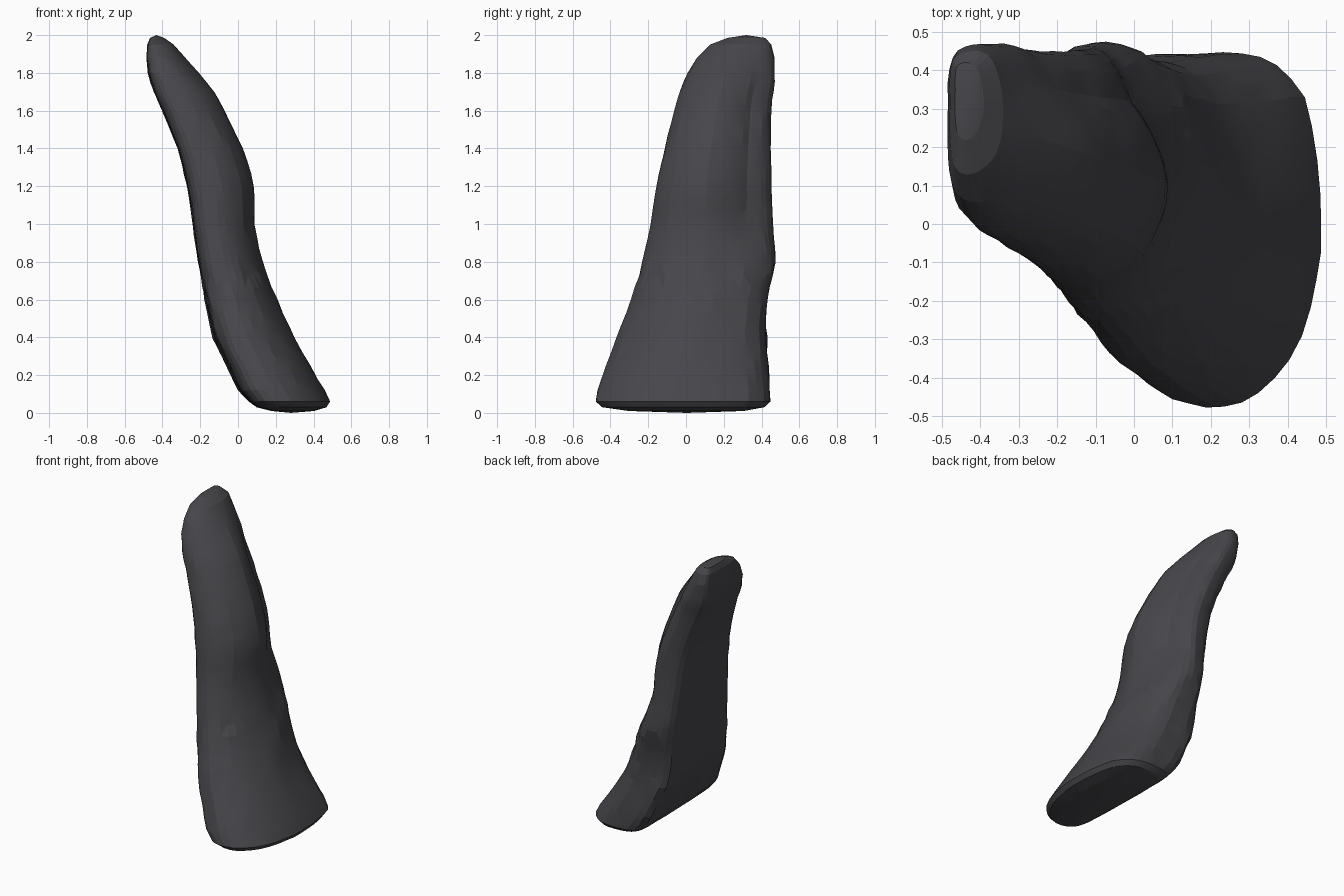
import bpy, bmesh
from mathutils import Vector, noise

if "Cube" in bpy.data.objects:
    bpy.data.objects.remove(bpy.data.objects["Cube"])

# Ring stations: z, left x, right x, front y, back y
RINGS = [
    (0.01, 0.18, 0.40, -0.30, 0.30), (0.03, 0.10, 0.465, -0.44, 0.41),
    (0.06, 0.06, 0.485, -0.475, 0.44), (0.12, 0.01, 0.455, -0.465, 0.44),
    (0.25, -0.05, 0.38, -0.42, 0.43), (0.40, -0.12, 0.295, -0.36, 0.42),
    (0.60, -0.17, 0.205, -0.285, 0.43), (0.80, -0.21, 0.13, -0.23, 0.47),
    (1.00, -0.24, 0.09, -0.185, 0.455), (1.20, -0.27, 0.085, -0.155, 0.45),
    (1.40, -0.32, 0.025, -0.11, 0.445), (1.60, -0.40, -0.07, -0.06, 0.45),
    (1.70, -0.445, -0.125, -0.03, 0.46), (1.80, -0.475, -0.21, 0.01, 0.465),
    (1.88, -0.485, -0.28, 0.06, 0.465), (1.95, -0.48, -0.34, 0.13, 0.45),
    (1.985, -0.465, -0.39, 0.22, 0.42),
]
# Cross-section, 0..1 in x and y: flat left side, bulging right side
SECTION = [(.01, .36), (0, .66), (.05, .92), (.3, 1), (.62, .985), (.86, .86),
           (.99, .6), (.98, .36), (.81, .135), (.52, .01), (.2, .01), (.04, .12)]


def catmull(a, b, c, d, t):
    """Smooth curve between b and c."""
    a, b, c, d = (Vector(p) for p in (a, b, c, d))
    return 0.5 * (2 * b + (c - a) * t + (2 * a - 5 * b + 4 * c - d) * t * t
                  + (3 * b - a - 3 * c + d) * t ** 3)


def ramp(z, z0, z1):
    """0 at z0 rising to 1 at z1."""
    return min(1, max(0, (z - z0) / (z1 - z0)))


def near(p, u, v, reach):
    """1 at the section corner (u, v), fading to 0 at the reach."""
    return max(0, 1 - (p - Vector((u, v))).length / reach)


m = len(SECTION)
section = [catmull(*(SECTION[(i + k) % m] for k in (-1, 0, 1, 2)), t)
           for i in range(m) for t in (0, 1 / 3, 2 / 3)]

# Smooth in-between stations on the long stretches
stations = []
last = len(RINGS) - 1
for i in range(last):
    steps = max(1, round((RINGS[i + 1][0] - RINGS[i][0]) / 0.065))
    for s in range(steps):
        stations.append(catmull(RINGS[max(i - 1, 0)], RINGS[i], RINGS[i + 1],
                                RINGS[min(i + 2, last)], s / steps))
stations.append(RINGS[last])

# Loft the leaning stone, roughest just above the base
bm = bmesh.new()
loops = []
n = len(section)
for z, xl, xr, yf, yb in stations:
    rough = 0.010 if 0.25 < z < 0.75 else 0.005
    # Back left corner is squarer low down, back right is bevelled higher up
    fill = ramp(z, 0.8, 0.4) * (0.4 + 0.6 * ramp(z, 0.03, 0.2))
    bevel = ramp(z, 0.7, 1.05) * ramp(z, 1.95, 1.7) - 0.3 * ramp(z, 0.35, 0.1)
    loop = []
    for p in section:
        left = fill * near(p, .05, .93, .3)
        right = bevel * near(p, .86, .86, .45)
        u = p.x - 0.07 * left - 0.14 * right
        v = p.y + 0.05 * left - 0.07 * right
        co = Vector((xl + u * (xr - xl), yf + v * (yb - yf), z))
        d = noise.noise_vector(co * 13) * rough
        d.z *= 1 if 0.1 < z < 1.9 else 0
        loop.append(bm.verts.new(co + d))
    loops.append(loop)
for lo, hi in zip(loops, loops[1:]):
    for i in range(n):
        j = (i + 1) % n
        bm.faces.new((lo[i], lo[j], hi[j], hi[i]))
# Close the ends
for loop, z in ((loops[0], 0.0), (loops[-1], 2.0)):
    mid = sum((v.co for v in loop), Vector()) / n
    tip = bm.verts.new((mid.x, mid.y, z))
    for i in range(n):
        bm.faces.new((loop[i], loop[(i + 1) % n], tip))
bmesh.ops.triangulate(bm, faces=[f for f in bm.faces if len(f.verts) > 3])
bmesh.ops.recalc_face_normals(bm, faces=bm.faces)

mesh = bpy.data.meshes.new("leaning_stone")
bm.to_mesh(mesh)
bm.free()
stone = bpy.data.objects.new("leaning_stone", mesh)
bpy.context.collection.objects.link(stone)

mat = bpy.data.materials.new("dark grey stone")
mat.diffuse_color = (0.062, 0.060, 0.068, 1)
mat.use_nodes = True
mat.node_tree.nodes["Principled BSDF"].inputs["Base Color"].default_value = mat.diffuse_color
mesh.materials.append(mat)

# Soft shading with only the sharper facets left visible
bpy.context.view_layer.objects.active = stone
stone.select_set(True)
bpy.ops.object.shade_smooth_by_angle(angle=0.2)
